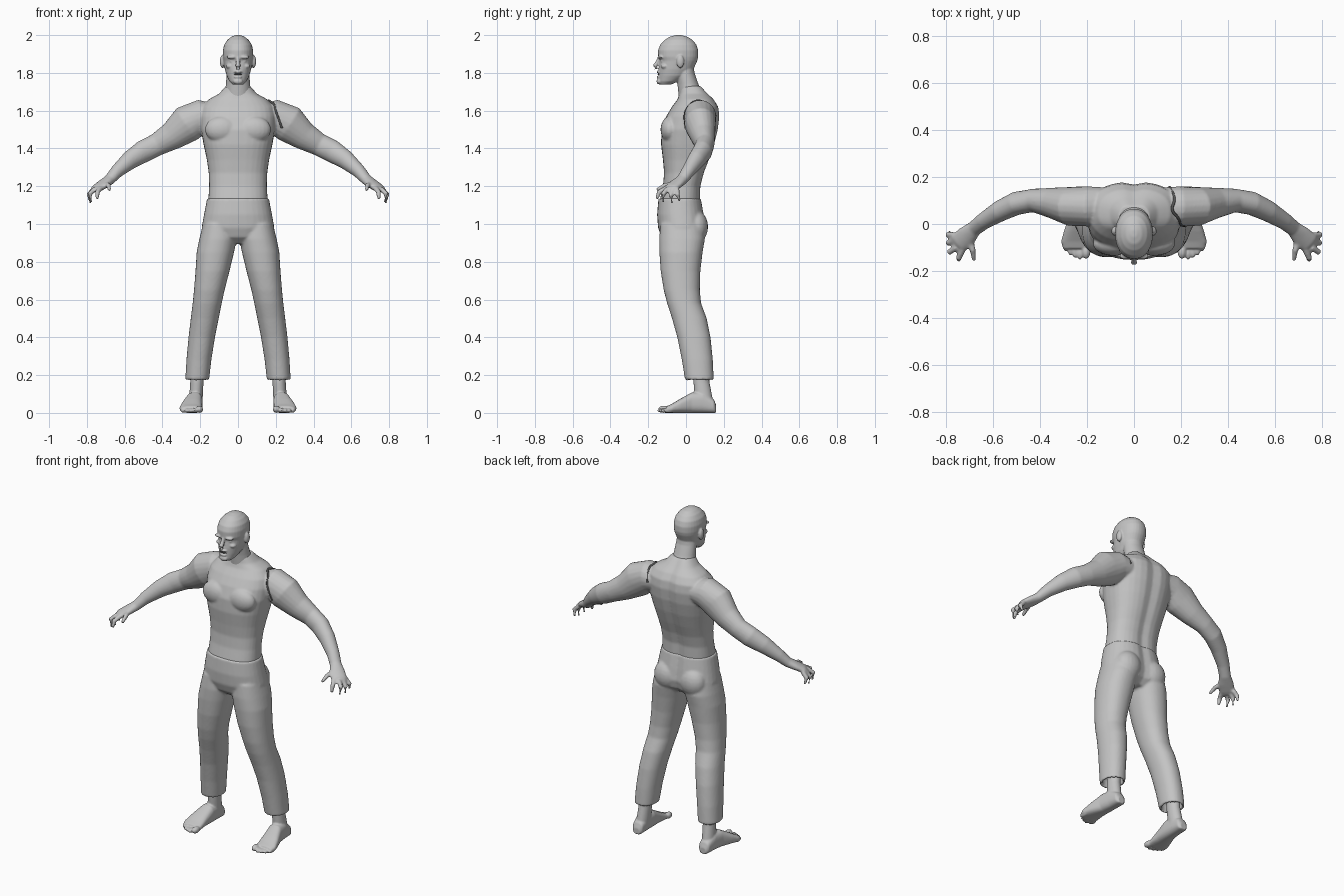
import bpy, bmesh, math
from mathutils import Vector, Matrix

X, Y, Z = Vector((1, 0, 0)), Vector((0, 1, 0)), Vector((0, 0, 1))


def material(name, v):
    m = bpy.data.materials.new(name)
    m.diffuse_color = (v, v, v, 1)
    return m


GREY = material("matte grey", 0.55)
DARK = material("dark grey", 0.09)


def ring(c, u, v, p=2.0, groove=0.0, n=32):
    """Superellipse around c; groove dents the back centre line."""
    pts = []
    for i in range(n):
        a = 2 * math.pi * i / n
        cu, sv = math.cos(a), math.sin(a)
        q = c + u * math.copysign(abs(cu) ** (2 / p), cu) + v * math.copysign(abs(sv) ** (2 / p), sv)
        if groove and sv > 0:
            q.y -= groove * math.exp(-(q.x / 0.03) ** 2)
        pts.append(q)
    return pts


def loft(bm, rings):
    rows = [[bm.verts.new(p) for p in r] for r in rings]
    n = len(rows[0])
    faces = []
    for a, b in zip(rows, rows[1:]):
        for i in range(n):
            j = (i + 1) % n
            faces.append(bm.faces.new((a[i], a[j], b[j], b[i])))
    faces.append(bm.faces.new(rows[0][::-1]))
    faces.append(bm.faces.new(rows[-1]))
    bmesh.ops.recalc_face_normals(bm, faces=faces)


def stack(bm, rows, p=2.0, groove=0.0):
    """Rows of (z, centre x, half width, front y, back y)."""
    loft(bm, [ring(Vector((cx, (f + b) / 2, z)), X * w, Y * (b - f) / 2, p, groove)
              for z, cx, w, f, b in rows])


def limb(bm, rows, s=1):
    """Rows of (x, y, z, radius up, radius sideways) along a bent path."""
    pts = [Vector((s * r[0], r[1], r[2])) for r in rows]
    rings = []
    for i, r in enumerate(rows):
        t = (pts[min(i + 1, len(pts) - 1)] - pts[max(i - 1, 0)]).normalized()
        side = t.cross(Z).normalized()
        rings.append(ring(pts[i], side * r[4], side.cross(t) * r[3], n=20))
    loft(bm, rings)


def ball(bm, c, r):
    bmesh.ops.create_uvsphere(bm, u_segments=20, v_segments=12, radius=1,
                              matrix=Matrix.Translation(c) @ Matrix.Diagonal((*r, 1)))


def finish(bm, name, voxel=None, smooth=3, mat=GREY):
    me = bpy.data.meshes.new(name)
    bm.to_mesh(me)
    bm.free()
    me.materials.append(mat)
    ob = bpy.data.objects.new(name, me)
    bpy.context.collection.objects.link(ob)
    for f in me.polygons:
        f.use_smooth = True
    if voxel:  # fuse overlapping volumes into one skin
        m = ob.modifiers.new("fuse", 'REMESH')
        m.mode, m.voxel_size, m.use_smooth_shade = 'VOXEL', voxel, True
        m = ob.modifiers.new("soften", 'SMOOTH')
        m.factor, m.iterations = 0.5, smooth
    return ob


# Upper body: torso, arms and hands
bm = bmesh.new()
stack(bm, [(1.04, 0, .14, -.12, .07), (1.13, 0, .157, -.138, .078), (1.2, 0, .153, -.122, .08),
           (1.27, 0, .155, -.116, .098), (1.34, 0, .165, -.122, .125), (1.42, 0, .182, -.132, .152),
           (1.5, 0, .197, -.13, .172), (1.57, 0, .2, -.105, .18), (1.62, 0, .19, -.075, .174),
           (1.66, 0, .155, -.045, .15), (1.69, 0, .1, -.035, .12), (1.73, 0, .065, -.03, .085)],
      2.4, .012)
for s in (1, -1):
    ball(bm, (s * .085, -.085, 1.5), (.09, .05, .07))  # chest muscle
    limb(bm, [(.10, .08, 1.57, .06, .075), (.19, .075, 1.57, .09, .085), (.27, .075, 1.53, .10, .083),
              (.35, .09, 1.465, .075, .065), (.43, .10, 1.42, .06, .05), (.50, .088, 1.385, .06, .05),
              (.57, .055, 1.34, .05, .045), (.64, .012, 1.28, .036, .036), (.68, -.02, 1.235, .028, .033),
              (.71, -.05, 1.213, .024, .044), (.745, -.08, 1.19, .02, .045), (.76, -.092, 1.177, .012, .036)], s)
    fingers = [[(.73, -.11, 1.187), (.745, -.143, 1.168), (.745, -.155, 1.132)],
               [(.755, -.098, 1.187), (.783, -.118, 1.162), (.778, -.12, 1.115)],
               [(.765, -.072, 1.182), (.788, -.08, 1.152), (.783, -.074, 1.108)],
               [(.765, -.047, 1.182), (.79, -.045, 1.157), (.784, -.034, 1.12)],
               [(.70, -.055, 1.213), (.686, -.11, 1.205), (.68, -.155, 1.18)]]
    for a, b, c in fingers:
        limb(bm, [(*a, .014, .014), (*b, .013, .013), (*c, .009, .009)], s)
        ball(bm, (s * b[0], b[1], b[2]), (.013, .013, .013))
body = finish(bm, "upper_body", .0065, 4)

# Head with neck, nose, brow, lips and ears
bm = bmesh.new()
stack(bm, [(1.64, 0, .075, -.035, .11), (1.69, 0, .07, -.04, .088), (1.74, 0, .064, -.045, .066),
           (1.8, 0, .06, -.055, .045), (1.84, 0, .055, -.06, .04)])
stack(bm, [(1.738, 0, .028, -.138, -.08), (1.755, 0, .045, -.145, -.04), (1.785, 0, .06, -.145, .01),
           (1.82, 0, .07, -.145, .04), (1.865, 0, .077, -.139, .06), (1.885, 0, .08, -.148, .065),
           (1.92, 0, .08, -.148, .065), (1.95, 0, .073, -.136, .055), (1.975, 0, .056, -.112, .034),
           (1.992, 0, .034, -.085, .006), (2.0, 0, .012, -.055, -.025)], 2.15)
limb(bm, [(0, -.138, 1.885, .01, .01), (0, -.15, 1.86, .01, .01), (0, -.165, 1.835, .012, .014),
          (0, -.16, 1.82, .012, .015)])
ball(bm, (0, -.142, 1.755), (.026, .014, .016))
for z, w in ((1.805, .024), (1.778, .021)):
    ball(bm, (0, -.143, z), (w, .013, .007))
for s in (1, -1):
    ball(bm, (s * .032, -.136, 1.883), (.03, .015, .009))
    ball(bm, (s * .032, -.122, 1.862), (.013, .012, .009))
    ball(bm, (s * .042, -.112, 1.835), (.022, .022, .014))
    ball(bm, (s * .083, -.03, 1.86), (.013, .02, .034))
finish(bm, "head", .0045, 2)

# Mouth opening
bm = bmesh.new()
ball(bm, (0, -.144, 1.792), (.021, .006, .005))
finish(bm, "mouth", mat=DARK)

# Trousers with hollow cuffs
bm = bmesh.new()
stack(bm, [(.895, 0, .09, -.09, .06), (.93, 0, .17, -.13, .095), (.98, 0, .193, -.148, .108),
           (1.05, 0, .18, -.153, .098), (1.135, 0, .164, -.146, .083)], 2.3, .014)
for s in (1, -1):
    ball(bm, (s * .088, .055, .985), (.08, .062, .085))  # seat
    stack(bm, [(z, s * c, w, f, b) for z, c, w, f, b in
               [(1.0, .1, .085, -.135, .09), (.92, .106, .099, -.142, .1), (.85, .12, .099, -.141, .088),
                (.75, .135, .09, -.134, .076), (.65, .152, .081, -.118, .073), (.58, .163, .077, -.1, .08),
                (.5, .176, .074, -.074, .11), (.4, .192, .07, -.046, .13), (.28, .207, .066, -.022, .142),
                (.175, .216, .063, -.005, .147), (.172, .216, .052, .008, .136), (.23, .212, .046, .01, .13)]], 2.2)
finish(bm, "trousers", .0075, 3)

# Bare feet with toes
for s, label in ((1, "left"), (-1, "right")):
    bm = bmesh.new()
    stack(bm, [(.03, s * .226, .036, .05, .15), (.09, s * .222, .036, .045, .138),
               (.16, s * .218, .035, .04, .125), (.26, s * .214, .036, .04, .125)])
    loft(bm, [ring(Vector((s * c, y, h / 2)), X * w, Z * h / 2, 2.6) for y, c, w, h in
              [(.16, .226, .02, .04), (.148, .226, .034, .07), (.09, .228, .04, .11), (.03, .232, .045, .108),
               (-.03, .244, .054, .075), (-.075, .25, .06, .048), (-.105, .246, .056, .034)]])
    for i, (x, y, r) in enumerate([(.204, -.118, .019), (.23, -.122, .013), (.251, -.115, .012),
                                   (.271, -.104, .012), (.29, -.088, .012)]):
        ball(bm, (s * x, y, r), (r, .03, r))
    finish(bm, label + "_foot", .005, 2)

# Open seam around the left shoulder, laid on the skin
bpy.context.view_layer.update()
skin = body.evaluated_get(bpy.context.evaluated_depsgraph_get())
path = [(.15, .18, 1.57), (.16, .16, 1.63), (.17, .11, 1.67), (.175, .06, 1.68), (.19, .01, 1.65),
        (.2, -.02, 1.61), (.215, -.03, 1.56), (.23, -.02, 1.5)]
cu = bpy.data.curves.new("shoulder_seam", 'CURVE')
cu.dimensions, cu.bevel_depth, cu.bevel_resolution = '3D', .006, 2
sp = cu.splines.new('NURBS')
sp.points.add(len(path) - 1)
sp.use_endpoint_u, sp.order_u = True, 3
for pt, co in zip(sp.points, path):
    hit = skin.closest_point_on_mesh(Vector(co))[1]
    pt.co = (*hit, 1)
cu.materials.append(DARK)
bpy.context.collection.objects.link(bpy.data.objects.new("shoulder_seam", cu))
